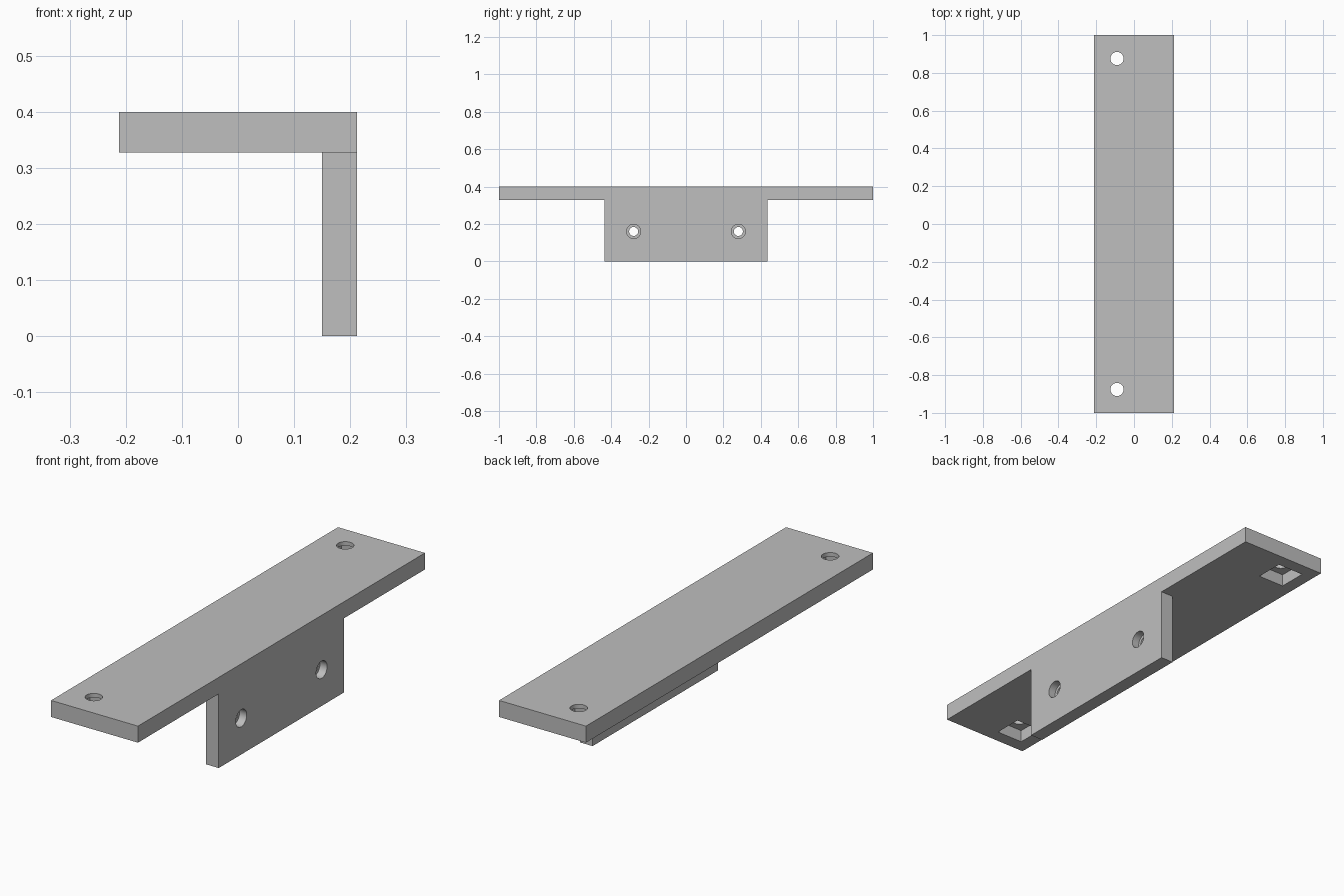
import bpy
import math

cube = bpy.data.objects.get("Cube")
if cube:
    bpy.data.objects.remove(cube, do_unlink=True)

gray = bpy.data.materials.new("plain gray")
gray.use_nodes = True
color = (0.52, 0.52, 0.52, 1)
gray.diffuse_color = color
gray.node_tree.nodes["Principled BSDF"].inputs["Base Color"].default_value = color


def box(name, low, high):
    center = [(a + b) / 2 for a, b in zip(low, high)]
    bpy.ops.mesh.primitive_cube_add(size=1, location=center)
    ob = bpy.context.object
    ob.name = name
    ob.scale = [b - a for a, b in zip(low, high)]
    bpy.ops.object.transform_apply(location=True, rotation=True, scale=True)
    ob.data.materials.append(gray)
    return ob


def rod(name, radius, center, length, rotation=(0, 0, 0)):
    bpy.ops.mesh.primitive_cylinder_add(vertices=48, radius=radius, depth=length,
                                        location=center, rotation=rotation)
    ob = bpy.context.object
    ob.name = name
    ob.data.materials.append(gray)
    return ob


def combine(target, other, operation):
    mod = target.modifiers.new(operation.lower(), 'BOOLEAN')
    mod.operation = operation
    mod.solver = 'EXACT'
    mod.object = other
    bpy.context.view_layer.objects.active = target
    bpy.ops.object.modifier_apply(modifier=mod.name)
    bpy.data.objects.remove(other, do_unlink=True)


# Main dimensions
side, top, underside = 0.212, 0.4, 0.327
wall_inner, wall_half = 0.15, 0.437

# Long plate with a shorter wall flush with its left edge
bracket = box("angle_bracket", (-side, -1, underside), (side, 1, top))
wall = box("wall", (wall_inner, -wall_half, 0), (side, wall_half, top - 0.03))
combine(bracket, wall, 'UNION')

hole_x, pocket_half, pocket_depth = -0.09, 0.065, 0.055
sideways = (0, math.pi / 2, 0)
for s in (-1, 1):
    # Square nut pocket under each plate hole
    y = s * 0.876
    combine(bracket, box("nut_pocket",
                         (hole_x - pocket_half, y - pocket_half, underside - 0.05),
                         (hole_x + pocket_half, y + pocket_half, underside + pocket_depth)),
            'DIFFERENCE')
    combine(bracket, rod("plate_hole", 0.035, (hole_x, y, top), 0.3), 'DIFFERENCE')
    # Screw hole with a wider recess on the outer wall face
    y = s * 0.28
    combine(bracket, rod("screw_hole", 0.024, (side, y, 0.16), 0.3, sideways), 'DIFFERENCE')
    combine(bracket, rod("screw_recess", 0.038, (side, y, 0.16), 0.07, sideways), 'DIFFERENCE')

# Smooth hole walls, crisp edges
bpy.ops.object.select_all(action='DESELECT')
bracket.select_set(True)
bpy.context.view_layer.objects.active = bracket
bpy.ops.object.shade_smooth_by_angle(angle=math.radians(30))
